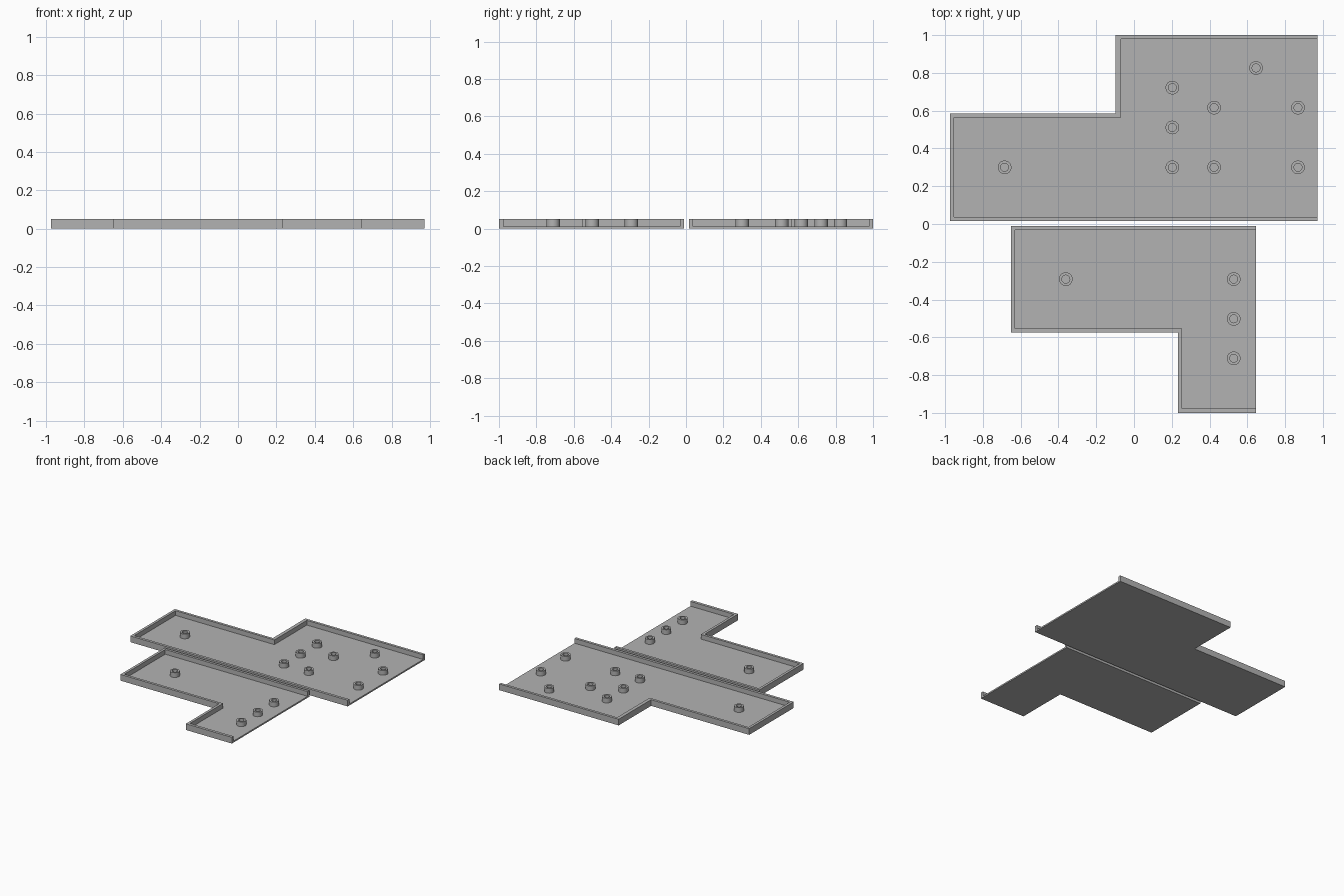
import bpy, bmesh, math

if "Cube" in bpy.data.objects:
    bpy.data.objects.remove(bpy.data.objects["Cube"])

TOP, FLOOR = 0.05, 0.012

plastic = bpy.data.materials.new("grey plastic")
plastic.diffuse_color = (0.45, 0.45, 0.45, 1)
plastic.use_nodes = True
plastic.node_tree.nodes["Principled BSDF"].inputs["Base Color"].default_value = plastic.diffuse_color


def finish(bm, name):
    bmesh.ops.recalc_face_normals(bm, faces=bm.faces)
    mesh = bpy.data.meshes.new(name)
    bm.to_mesh(mesh)
    bm.free()
    mesh.materials.append(plastic)
    obj = bpy.data.objects.new(name, mesh)
    bpy.context.collection.objects.link(obj)
    return obj


def tray(name, outer, inner):
    """Walled tray; both paths run from one corner of the open end to the other."""
    bm = bmesh.new()
    loops = [[bm.verts.new((x, y, z)) for x, y in path]
             for path, z in ((outer, 0), (outer, TOP), (inner, TOP), (inner, FLOOR))]
    # outer wall, rim and inner wall
    for a, b in zip(loops, loops[1:]):
        for i in range(len(a) - 1):
            bm.faces.new((a[i], a[i + 1], b[i + 1], b[i]))
    bm.faces.new(loops[0])      # underside
    bm.faces.new(loops[3])      # floor
    # open end
    bm.faces.new([l[0] for l in loops] + [l[-1] for l in reversed(loops)])
    return finish(bm, name)


def boss(name, x, y, sides=32):
    """Hollow screw post standing on the floor."""
    bm = bmesh.new()
    base = FLOOR - 0.003
    rings = []
    for r, z in ((0.036, base), (0.036, TOP), (0.021, TOP), (0.021, base)):
        rings.append([bm.verts.new((x + r * math.cos(t), y + r * math.sin(t), z))
                      for t in (2 * math.pi * i / sides for i in range(sides))])
    for k in range(4):
        a, b = rings[k], rings[(k + 1) % 4]
        for i in range(sides):
            j = (i + 1) % sides
            f = bm.faces.new((a[i], a[j], b[j], b[i]))
            f.smooth = k in (0, 2)
    for e in bm.edges:
        if len({f.smooth for f in e.link_faces}) > 1:
            e.smooth = False
    return finish(bm, name)


# large tray
tray("large_tray",
     [(0.972, 1), (-0.097, 1), (-0.097, 0.585), (-0.975, 0.585), (-0.975, 0.015), (0.972, 0.015)],
     [(0.972, 0.979), (-0.069, 0.979), (-0.069, 0.564), (-0.954, 0.564), (-0.954, 0.037), (0.972, 0.037)])

# small tray
tray("small_tray",
     [(0.645, -0.01), (-0.651, -0.01), (-0.651, -0.574), (0.233, -0.574), (0.233, -1), (0.645, -1)],
     [(0.645, -0.031), (-0.63, -0.031), (-0.63, -0.553), (0.254, -0.553), (0.254, -0.977), (0.645, -0.977)])

# screw posts
large_posts = [(-0.685, 0.3), (0.203, 0.3), (0.203, 0.511), (0.203, 0.722), (0.424, 0.3),
               (0.424, 0.616), (0.646, 0.826), (0.868, 0.3), (0.868, 0.616)]
small_posts = [(-0.361, -0.292), (0.528, -0.292), (0.528, -0.502), (0.528, -0.711)]
for i, (x, y) in enumerate(large_posts):
    boss(f"large_tray_post_{i + 1}", x, y)
for i, (x, y) in enumerate(small_posts):
    boss(f"small_tray_post_{i + 1}", x, y)
